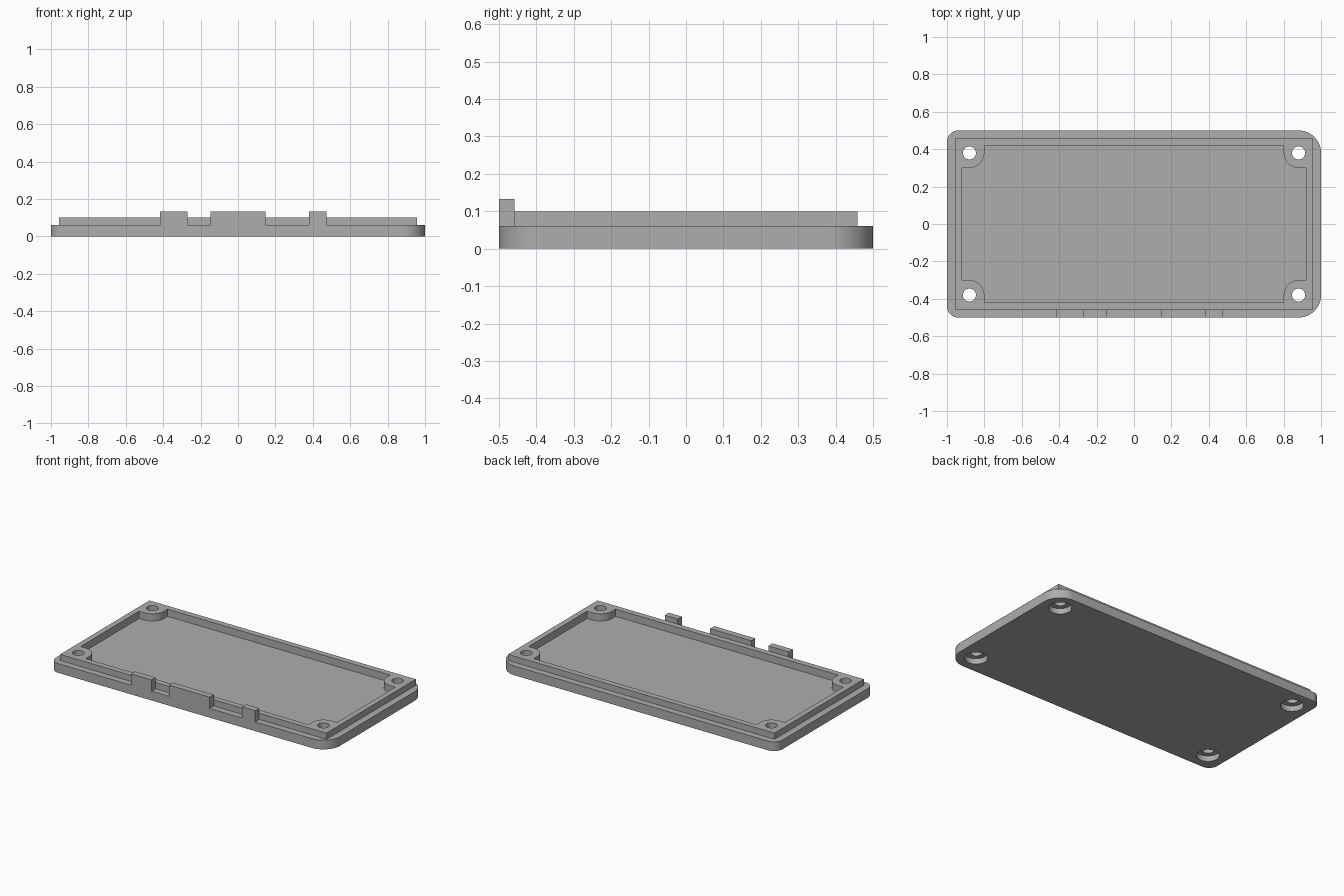
import bpy, bmesh
from math import sin, cos, pi, radians

if "Cube" in bpy.data.objects:
    bpy.data.objects.remove(bpy.data.objects["Cube"], do_unlink=True)

grey = bpy.data.materials.new("plain grey")
grey.use_nodes = True
colour = (0.42, 0.42, 0.42, 1)
grey.diffuse_color = colour
grey.node_tree.nodes["Principled BSDF"].inputs["Base Color"].default_value = colour

BASE_TOP, RIM_TOP, TAB_TOP, FLOOR = 0.06, 0.10, 0.133, 0.053
HOLE_X, HOLE_Y = 0.88, 0.38
CORNERS = [(1, 1), (-1, 1), (-1, -1), (1, -1)]  # counter-clockwise


def arc(cx, cy, r, start, sweep, n=16):
    return [(cx + r * cos(start + sweep * i / n),
             cy + r * sin(start + sweep * i / n)) for i in range(n + 1)]


def prism(name, outline, z0, z1):
    """Extrude a counter-clockwise outline from z0 to z1."""
    bm = bmesh.new()
    face = bm.faces.new([bm.verts.new((x, y, z0)) for x, y in outline])
    ext = bmesh.ops.extrude_face_region(bm, geom=[face])
    top = [v for v in ext["geom"] if isinstance(v, bmesh.types.BMVert)]
    bmesh.ops.translate(bm, verts=top, vec=(0, 0, z1 - z0))
    bmesh.ops.recalc_face_normals(bm, faces=bm.faces)
    mesh = bpy.data.meshes.new(name)
    bm.to_mesh(mesh)
    bm.free()
    obj = bpy.data.objects.new(name, mesh)
    mesh.materials.append(grey)
    bpy.context.collection.objects.link(obj)
    return obj


def box(name, x0, x1, y0, y1, z0, z1):
    return prism(name, [(x0, y0), (x1, y0), (x1, y1), (x0, y1)], z0, z1)


def activate(obj):
    bpy.ops.object.select_all(action='DESELECT')
    obj.select_set(True)
    bpy.context.view_layer.objects.active = obj


def carve(obj, cutters):
    activate(obj)
    for cutter in cutters:
        mod = obj.modifiers.new("cut", 'BOOLEAN')
        mod.operation, mod.solver, mod.object = 'DIFFERENCE', 'EXACT', cutter
        bpy.ops.object.modifier_apply(modifier=mod.name)


# Base plate, with wider corner rounding on the +x side
outline = []
for k, (sx, sy) in enumerate(CORNERS):
    r = 0.12 if sx > 0 else 0.06
    outline += arc(sx * (1 - r), sy * (0.5 - r), r, k * pi / 2, pi / 2)
base = prism("base_plate", outline, 0, BASE_TOP)

# Raised rim block
rim = box("rim", -0.956, 0.956, -0.458, 0.458, BASE_TOP, RIM_TOP)

# Cavity cutter, leaving a rounded screw post in each corner
outline = []
for k, (sx, sy) in enumerate(CORNERS):
    post = arc(sx * HOLE_X, sy * HOLE_Y, 0.08, k * pi / 2 - pi / 2, -pi / 2)
    if k % 2 == 0:
        ends = ((sx * 0.92, sy * 0.30), (sx * 0.80, sy * 0.42))
    else:
        ends = ((sx * 0.80, sy * 0.42), (sx * 0.92, sy * 0.30))
    outline += [ends[0]] + post + [ends[1]]
cutters = [prism("cavity_cutter", outline, FLOOR, 0.2)]

# Screw holes and their counterbores from below
for sx, sy in CORNERS:
    for name, r, z0, z1 in (("hole_cutter", 0.035, -0.1, 0.2),
                            ("counterbore_cutter", 0.068, -0.1, 0.036)):
        circle = arc(sx * HOLE_X, sy * HOLE_Y, r, 0, 2 * pi, 40)[:-1]
        cutters.append(prism(name, circle, z0, z1))

carve(base, cutters)
carve(rim, cutters)
for cutter in cutters:
    bpy.data.objects.remove(cutter, do_unlink=True)

# Port tabs standing along the front edge
for name, x0, x1 in (("right_tab", -0.417, -0.27),
                     ("middle_tab", -0.147, 0.147),
                     ("left_tab", 0.38, 0.473)):
    box(name, x0, x1, -0.5, -0.458, BASE_TOP, TAB_TOP)

for part in (base, rim):
    activate(part)
    bpy.ops.object.shade_smooth_by_angle(angle=radians(30))
